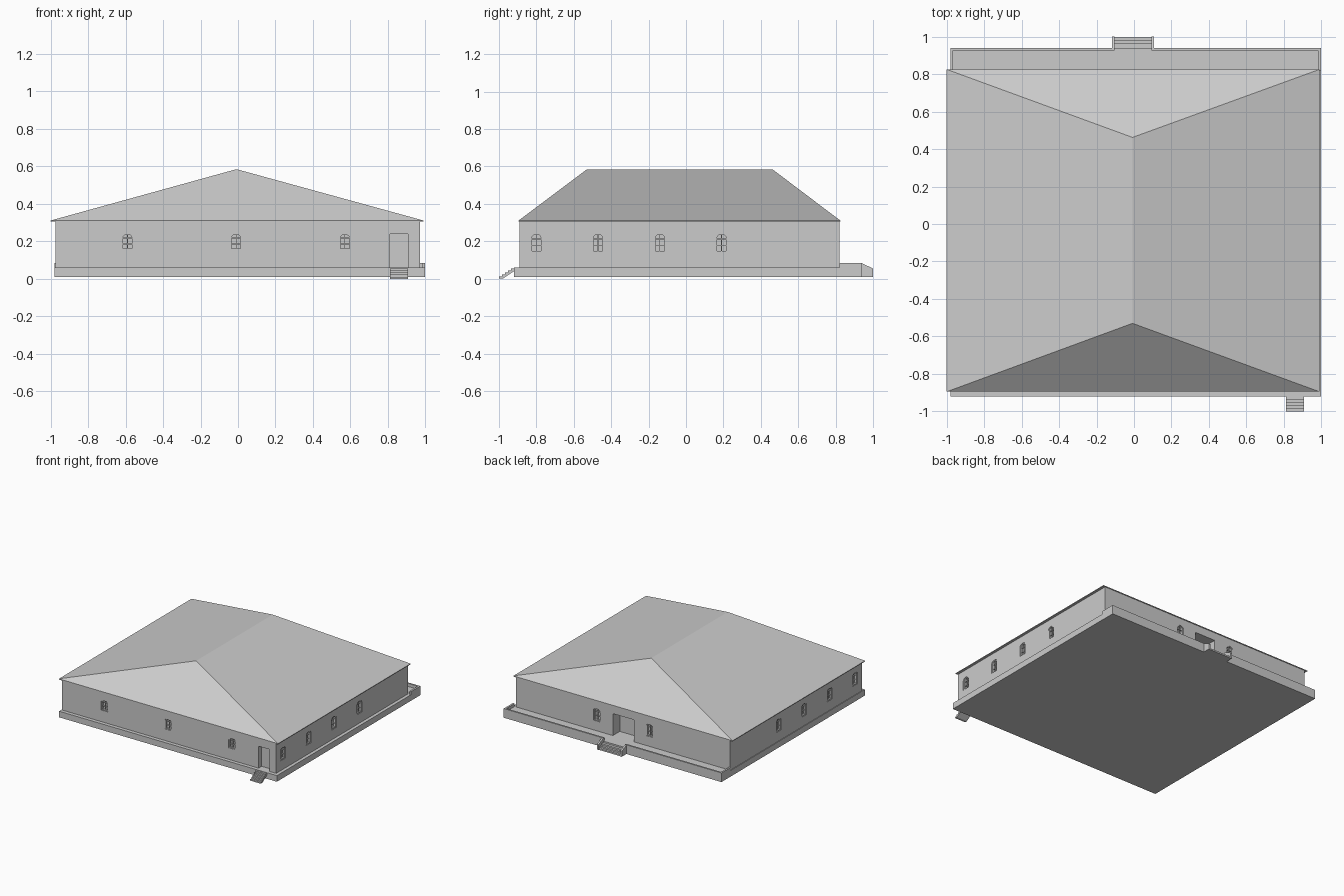
import bpy
import bmesh
from math import cos, sin, pi, radians
from mathutils import Matrix

cube = bpy.data.objects.get("Cube")
if cube:
    bpy.data.objects.remove(cube, do_unlink=True)

GREY = (0.6, 0.6, 0.6, 1)
mat = bpy.data.materials.new("plain grey")
mat.use_nodes = True
mat.diffuse_color = GREY
mat.node_tree.nodes["Principled BSDF"].inputs["Base Color"].default_value = GREY


def finish(name, bm):
    bmesh.ops.recalc_face_normals(bm, faces=bm.faces)
    mesh = bpy.data.meshes.new(name)
    bm.to_mesh(mesh)
    bm.free()
    mesh.materials.append(mat)
    obj = bpy.data.objects.new(name, mesh)
    bpy.context.scene.collection.objects.link(obj)
    return obj


def add_prism(bm, pts, y0, y1, m=Matrix()):
    """Extrude an (x, z) outline along y."""
    a = [bm.verts.new(m @ Matrix.Translation((x, y0, z)).translation) for x, z in pts]
    b = [bm.verts.new(m @ Matrix.Translation((x, y1, z)).translation) for x, z in pts]
    bm.faces.new(a)
    bm.faces.new(b[::-1])
    for i in range(len(pts)):
        j = (i + 1) % len(pts)
        bm.faces.new((a[i], b[i], b[j], a[j]))


def add_ring(bm, outer, inner, y0, y1, m):
    """Closed frame between two matching outlines."""
    loops = [[bm.verts.new(m @ Matrix.Translation((x, y, z)).translation) for x, z in pts]
             for pts, y in ((outer, y0), (inner, y0), (inner, y1), (outer, y1))]
    n = len(outer)
    for k in range(4):
        p, q = loops[k], loops[(k + 1) % 4]
        for i in range(n):
            j = (i + 1) % n
            bm.faces.new((p[i], p[j], q[j], q[i]))


def rect(x0, x1, z0, z1):
    return [(x0, z0), (x1, z0), (x1, z1), (x0, z1)]


def add_box(bm, x0, x1, y0, y1, z0, z1, m=Matrix()):
    add_prism(bm, rect(x0, x1, z0, z1), y0, y1, m)


def box(name, *dims):
    bm = bmesh.new()
    add_box(bm, *dims)
    return finish(name, bm)


def arch(half, z0, z1, rise):
    curve = [(half * cos(pi * i / 8), z1 - rise + rise * sin(pi * i / 8)) for i in range(9)]
    return [(-half, z0), (half, z0)] + curve


def facing(x, y, degrees):
    """Wall frame: local -y points out of the wall."""
    return Matrix.Translation((x, y, 0)) @ Matrix.Rotation(radians(degrees), 4, 'Z')


# Plinth and main walls
WEST, EAST, SOUTH, NORTH = -0.975, 0.97, -0.89, 0.82
FLOOR, EAVE = 0.06, 0.305
box("plinth", -0.98, 0.997, -0.92, 0.94, 0.01, FLOOR)
walls = box("walls", WEST, EAST, SOUTH, NORTH, FLOOR - 0.005, EAVE + 0.002)

# Window places on all four walls
windows = [(facing(x, SOUTH, 0), 0.155) for x in (-0.59, -0.01, 0.57)]
for y in (-0.80, -0.47, -0.14, 0.19):
    windows += [(facing(EAST, y, 90), 0.14), (facing(WEST, y, -90), 0.14)]
windows += [(facing(x, NORTH, 180), 0.14) for x in (-0.245, 0.235)]

# Cut window and door recesses
DEPTH, HALF, TOP = 0.02, 0.031, 0.244
bm = bmesh.new()
for m, sill in windows:
    add_prism(bm, arch(HALF, sill, TOP, 0.022), -0.02, DEPTH, m)
add_box(bm, 0.81, 0.907, SOUTH - 0.02, SOUTH + 0.04, FLOOR, 0.24)
add_box(bm, -0.1, 0.09, NORTH - 0.09, NORTH + 0.02, FLOOR, 0.24)
cutter = finish("opening_cutter", bm)
cutter.hide_render = True
mod = walls.modifiers.new("openings", 'BOOLEAN')
mod.operation = 'DIFFERENCE'
mod.solver = 'EXACT'
mod.object = cutter
bpy.context.view_layer.objects.active = walls
bpy.ops.object.modifier_apply(modifier=mod.name)
bpy.data.objects.remove(cutter, do_unlink=True)

# Window frames and glazing bars
bm = bmesh.new()
for m, sill in windows:
    t = 0.007
    add_ring(bm, arch(HALF, sill, TOP, 0.022), arch(HALF - t, sill + t, TOP - t, 0.018),
             0.004, DEPTH, m)
    add_box(bm, -0.002, 0.002, 0.01, DEPTH, sill + t, TOP - t, m)
    for f in (0.35, 0.7):
        z = sill + f * (TOP - sill)
        add_box(bm, t - HALF, HALF - t, 0.011, DEPTH, z - 0.002, z + 0.002, m)
finish("window_frames", bm)

# Hipped roof with a thin eave edge
bm = bmesh.new()
corners = [(-1, -0.895), (0.99, -0.895), (0.99, 0.825), (-1, 0.825)]
low = [bm.verts.new((x, y, EAVE)) for x, y in corners]
rim = [bm.verts.new((x, y, EAVE + 0.006)) for x, y in corners]
front, back = [bm.verts.new((-0.008, y, 0.585)) for y in (-0.53, 0.462)]
bm.faces.new(low)
for i in range(4):
    j = (i + 1) % 4
    bm.faces.new((low[i], low[j], rim[j], rim[i]))
bm.faces.new((rim[0], rim[1], front))
bm.faces.new((rim[2], rim[3], back))
bm.faces.new((rim[1], rim[2], back, front))
bm.faces.new((rim[3], rim[0], front, back))
finish("roof", bm)

# Low parapet around the back terrace, open at the steps
RAIL = 0.085
bm = bmesh.new()
for x0, x1 in ((-0.98, -0.966), (0.982, 0.997)):
    add_box(bm, x0, x1, NORTH, 0.94, FLOOR, RAIL)
for x0, x1 in ((-0.966, -0.103), (0.093, 0.982)):
    add_box(bm, x0, x1, 0.926, 0.94, FLOOR, RAIL)
finish("terrace_parapet", bm)

# Back steps between sloped cheek walls
ALONG_Y = Matrix.Rotation(pi / 2, 4, 'Z')  # outline x becomes y, depth becomes -x
cheek = [(0.93, 0.01), (1.0, 0.01), (1.0, 0.055), (0.935, RAIL)]
bm = bmesh.new()
for x in (-0.117, 0.093):
    add_prism(bm, cheek, -x, -x - 0.014, ALONG_Y)
finish("back_step_cheeks", bm)
bm = bmesh.new()
for i in range(3):
    add_box(bm, -0.103, 0.093, 0.935, 0.998 - 0.018 * i, 0.01 + 0.0125 * i, 0.0225 + 0.0125 * i)
finish("back_steps", bm)

# Front steps: a thin folded flight
COUNT = 5
run, rise = 0.08 / COUNT, 0.055 / COUNT
outline = []
for i in range(COUNT):
    outline += [(-1 + run * i, rise * i), (-1 + run * i, rise * (i + 1))]
outline += [(-0.92, 0.055), (-0.92, 0.04), (-0.98, 0.0)]
bm = bmesh.new()
add_prism(bm, outline, -0.81, -0.907, ALONG_Y)
finish("front_steps", bm)
